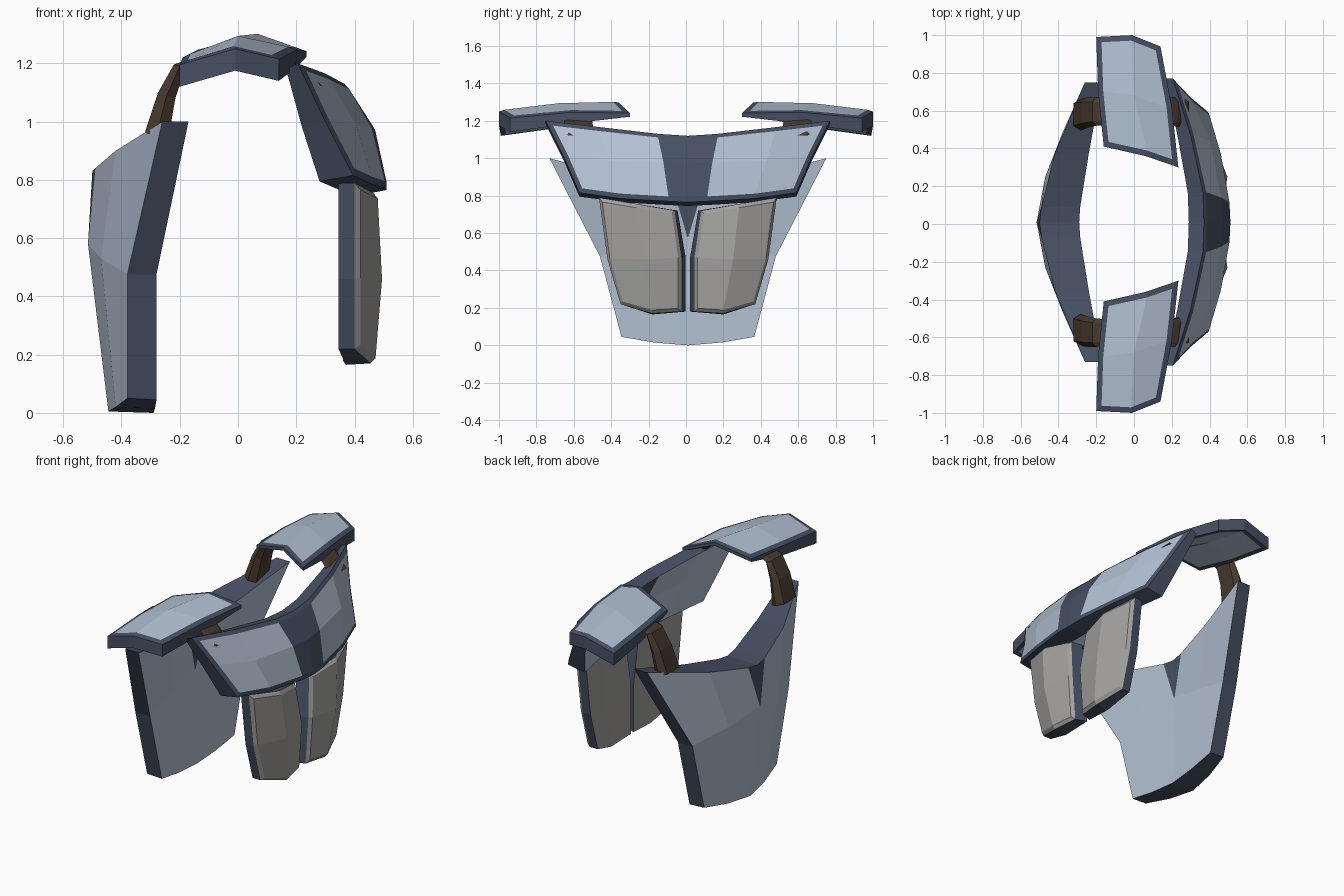
import bpy, bmesh
from mathutils import Vector

if "Cube" in bpy.data.objects:
    bpy.data.objects.remove(bpy.data.objects["Cube"])


def material(name, rgb):
    m = bpy.data.materials.new(name)
    m.diffuse_color = (*rgb, 1)
    m.use_nodes = True
    m.node_tree.nodes["Principled BSDF"].inputs["Base Color"].default_value = m.diffuse_color
    return m


PALE = material("pale_steel_blue", (0.45, 0.53, 0.65))
DARK = material("dark_slate", (0.062, 0.08, 0.125))
GREY = material("warm_grey", (0.36, 0.355, 0.34))
BROWN = material("brown_leather", (0.065, 0.042, 0.028))
MID = 0.01  # symmetry plane of the body plates


def finish(name, bm, mats):
    bmesh.ops.recalc_face_normals(bm, faces=bm.faces[:])
    me = bpy.data.meshes.new(name)
    bm.to_mesh(me)
    bm.free()
    for m in mats:
        me.materials.append(m)
    ob = bpy.data.objects.new(name, me)
    bpy.context.collection.objects.link(ob)
    return ob


def plate(name, outer, inner, panel, inset=0, depth=0, dark_border=True,
          inset_inner=False, is_dark=lambda i, j: False):
    """Thick plate from two point grids: panel-coloured faces, dark rim."""
    bm = bmesh.new()
    R, C = len(outer), len(outer[0])
    O = [[bm.verts.new(p) for p in row] for row in outer]
    I = [[bm.verts.new(p) for p in row] for row in inner]
    sides = ([], [])
    for i in range(R - 1):
        for j in range(C - 1):
            for k, G in enumerate((O, I)):
                f = bm.faces.new((G[i][j], G[i][j + 1], G[i + 1][j + 1], G[i + 1][j]))
                f.material_index = 1 if is_dark(i, j) else 0
                sides[k].append(f)
    # rim around the plate
    loop = [(0, j) for j in range(C)] + [(i, C - 1) for i in range(1, R)]
    loop += [(R - 1, j) for j in range(C - 2, -1, -1)] + [(i, 0) for i in range(R - 2, 0, -1)]
    for (a, b), (c, d) in zip(loop, loop[1:] + loop[:1]):
        bm.faces.new((O[a][b], O[c][d], I[c][d], I[a][b])).material_index = 1
    bmesh.ops.recalc_face_normals(bm, faces=bm.faces[:])
    if inset:
        for faces in sides if inset_inner else sides[:1]:
            r = bmesh.ops.inset_region(bm, faces=faces, thickness=inset, depth=depth,
                                       use_boundary=True, use_even_offset=True)
            for f in r["faces"]:
                f.material_index = 1 if dark_border else 0
    bmesh.ops.remove_doubles(bm, verts=bm.verts[:], dist=0.005)
    return finish(name, bm, (panel, DARK))


def flip(rows, c):
    return [[(x, 2 * c - y, z) for x, y, z in row] for row in rows]


def both(rows):
    """Half grid, centre outwards, completed to a full symmetric grid."""
    return [[(x, MID - y, z) for x, y, z in reversed(row[1:])]
            + [(x, MID + y, z) for x, y, z in row] for row in rows]


def with_x(rows, xs):
    return [[(x, p[1], p[2]) for p, x in zip(row, xr)] for row, xr in zip(rows, xs)]


# Back plate, with a small dark wedge at the neck
back = [[(-.50, 0, .83), (-.49, .08, .84), (-.42, .36, .90), (-.26, .74, 1.0)],
        [(-.515, 0, .58), (-.515, .003, .58), (-.47, .24, .53), (-.38, .47, .475)],
        [(-.445, 0, .005), (-.445, .003, .005), (-.42, .18, .02), (-.38, .355, .05)]]
back_in = with_x(back, [(-.29, -.285, -.24, -.17), (-.30, -.30, -.29, -.28),
                        (-.29, -.29, -.285, -.28)])
back_in[2] = [(x, y, z - .005) for x, y, z in back_in[2]]
plate("back_plate", both(back), both(back_in), PALE,
      is_dark=lambda i, j: i == 0 and j in (2, 3))

# Chest plate, with dark centre band and border
chest = [[(.37, 0, 1.12), (.365, .155, 1.13), (.30, .46, 1.165), (.205, .76, 1.20)],
         [(.465, 0, .97), (.455, .13, .975), (.40, .42, .985), (.30, .66, 1.0)],
         [(.51, 0, .765), (.505, .105, .77), (.46, .36, .785), (.395, .58, .815)]]
chest_in = with_x(chest, [(.29, .285, .23, .165), (.36, .355, .31, .22),
                          (.40, .395, .35, .28)])
chest_in = [[(x, y, z - .02) for x, y, z in row] for row in chest_in]
plate("chest_plate", both(chest), both(chest_in), PALE, inset=.025, depth=.006,
      is_dark=lambda i, j: j in (2, 3))

# Belly plates
belly = [[(.43, .07, .72), (.465, .27, .755), (.40, .475, .79)],
         [(.45, .035, .47), (.48, .24, .46), (.40, .43, .46)],
         [(.43, .035, .18), (.455, .19, .17), (.40, .36, .22)]]
belly_in = [[(.36, .055, .72), (.375, .27, .755), (.345, .475, .79)],
            [(.36, .012, .47), (.375, .24, .46), (.345, .43, .46)],
            [(.36, .012, .18), (.37, .19, .165), (.345, .36, .22)]]
belly, belly_in = [[[(x, y + MID, z) for x, y, z in r] for r in g] for g in (belly, belly_in)]

# Shoulder pads: ridged along the middle
pad = [[(-.20, .99, 1.195), (-.01, 1.0, 1.25), (.14, .94, 1.215)],
       [(-.19, .70, 1.22), (.0, .68, 1.29), (.20, .62, 1.245)],
       [(-.16, .41, 1.235), (.06, .36, 1.298), (.235, .30, 1.242)]]
DROP = (.075, .06, .02)
pad_in = [[(x, y, z - t) for x, y, z in row] for row, t in zip(pad, DROP)]


# Leather straps joining pads to body plates
def strap(name, path, sign):
    bm = bmesh.new()
    rings = []
    for x, y, z, hx, hy in path:
        yy = MID + sign * y
        rings.append([bm.verts.new((x + a * hx, yy + b * hy, z + c * hx)) for a, b, c in
                      ((-1, -.7, .3), (-1, .7, .3), (0, 1, 0), (1, .7, -.3), (1, -.7, -.3), (0, -1, 0))])
    for r, s in zip(rings, rings[1:]):
        for k in range(6):
            bm.faces.new((r[k], r[(k + 1) % 6], s[(k + 1) % 6], s[k]))
    bm.faces.new(rings[0])
    bm.faces.new(rings[-1])
    finish(name, bm, (BROWN,))


for side, s in (("left", 1), ("right", -1)):
    f = (lambda g, c: g) if s == 1 else flip
    plate(side + "_belly_plate", f(belly, MID), f(belly_in, MID), GREY,
          inset=.02, depth=.014, dark_border=False)
    plate(side + "_shoulder_pad", f(pad, 0), f(pad_in, 0), PALE,
          inset=.03, depth=.004, inset_inner=True)
    strap(side + "_back_strap", [(-.28, .57, .95, .04, .085), (-.245, .58, 1.09, .03, .08),
                                 (-.20, .585, 1.19, .02, .075), (-.14, .585, 1.215, .015, .07)], s)
    strap(side + "_front_strap", [(.26, .58, 1.13, .03, .08), (.21, .585, 1.19, .022, .075),
                                  (.16, .585, 1.225, .015, .07)], s)
